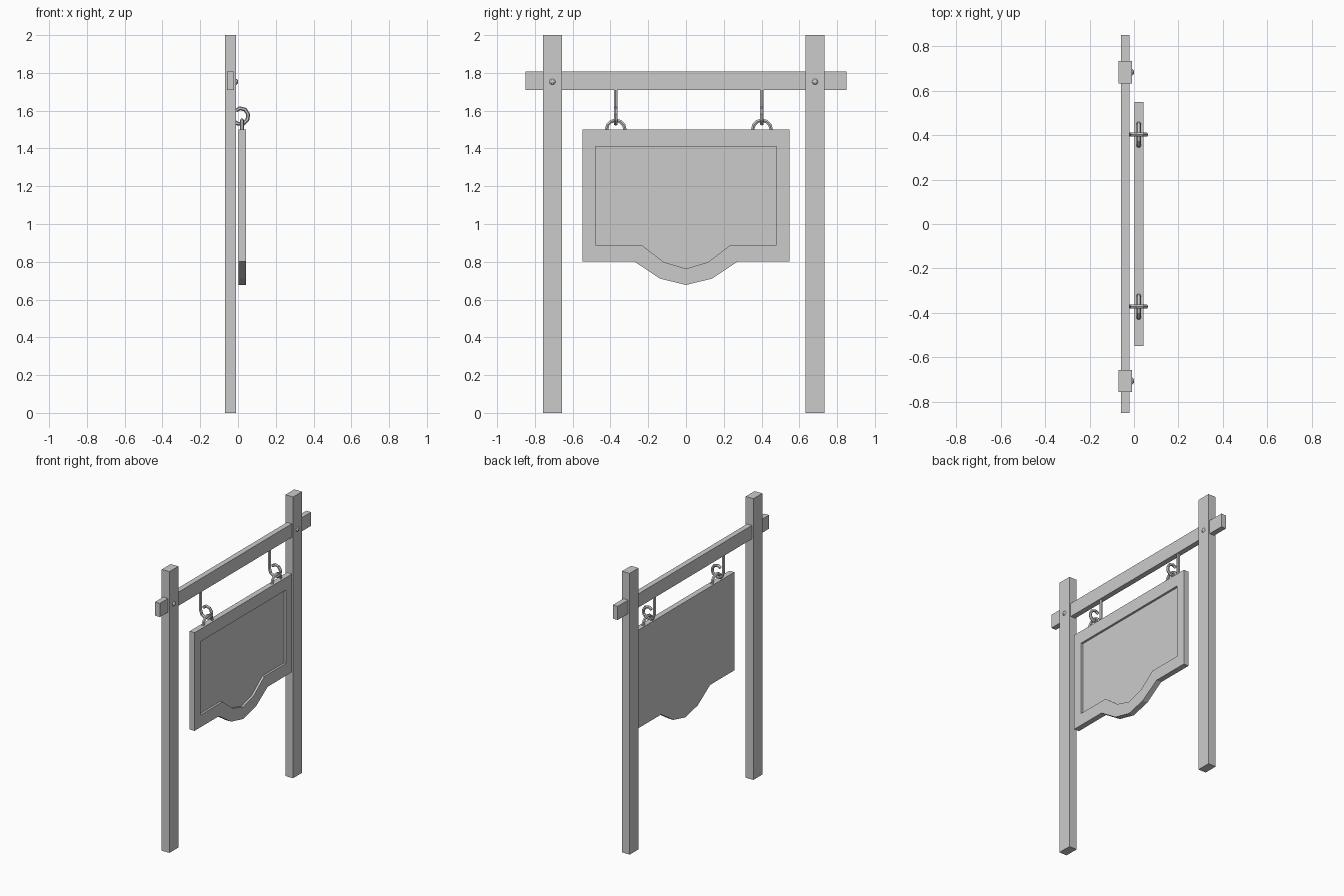
import bpy, bmesh, math
from mathutils import Matrix

if "Cube" in bpy.data.objects:
    bpy.data.objects.remove(bpy.data.objects["Cube"])


def finish(name, bm):
    bmesh.ops.recalc_face_normals(bm, faces=bm.faces)
    me = bpy.data.meshes.new(name)
    bm.to_mesh(me)
    bm.free()
    ob = bpy.data.objects.new(name, me)
    bpy.context.collection.objects.link(ob)
    return ob


def box(name, lo, hi):
    bm = bmesh.new()
    size = [h - l for l, h in zip(lo, hi)]
    mid = [(h + l) / 2 for l, h in zip(lo, hi)]
    bmesh.ops.create_cube(bm, size=1, matrix=Matrix.Translation(mid) @ Matrix.Diagonal((*size, 1)))
    return finish(name, bm)


def wire(name, points, radius):
    # Six-sided rod swept along a path, turned into a flat-shaded mesh
    cu = bpy.data.curves.new(name, 'CURVE')
    cu.dimensions = '3D'
    cu.bevel_depth = radius
    cu.bevel_resolution = 1
    cu.use_fill_caps = True
    sp = cu.splines.new('POLY')
    sp.points.add(len(points) - 1)
    for p, co in zip(sp.points, points):
        p.co = (*co, 1)
    sp.use_smooth = False
    tmp = bpy.data.objects.new(name + "_path", cu)
    bpy.context.collection.objects.link(tmp)
    deps = bpy.context.evaluated_depsgraph_get()
    me = bpy.data.meshes.new_from_object(tmp.evaluated_get(deps))
    bpy.data.objects.remove(tmp)
    ob = bpy.data.objects.new(name, me)
    bpy.context.collection.objects.link(ob)
    return ob


# Posts with a round peg head on the sign side
for side, y in (("left", -0.707), ("right", 0.683)):
    box(side + "_post", (-0.07, y - 0.05, 0), (-0.01, y + 0.05, 2))
    bm = bmesh.new()
    bmesh.ops.create_uvsphere(bm, u_segments=8, v_segments=6, radius=0.018,
                              matrix=Matrix.Translation((-0.017, y, 1.753)) @ Matrix.Rotation(math.pi / 2, 4, 'Y'))
    finish(side + "_peg", bm)

# Cross beam passing through both posts
box("cross_beam", (-0.058, -0.85, 1.71), (-0.02, 0.85, 1.807))


# Sign board: outline and matching inset, recessed on the +x side
def outline(w, top, base, pts):
    half = [(-w, top), (-w, base)] + pts
    return half + [(-y, z) for y, z in reversed(half[:-1])]


outer = outline(0.548, 1.5, 0.802, [(-0.275, 0.802), (-0.138, 0.711), (0, 0.677)])
inner = outline(0.479, 1.411, 0.889, [(-0.235, 0.889), (-0.117, 0.798), (0, 0.764)])
bm = bmesh.new()
loops = [[bm.verts.new((x, y, z)) for y, z in prof]
         for x, prof in ((0.003, outer), (0.042, outer), (0.042, inner), (0.027, inner))]
for a, b in zip(loops, loops[1:]):
    for i in range(len(a)):
        j = (i + 1) % len(a)
        bm.faces.new((a[i], a[j], b[j], b[i]))
bm.faces.new(loops[0])
bm.faces.new(loops[-1])
finish("sign_board", bm)

# Hooks under the beam, linked through half rings set into the board
hook = [(-0.034, 1.73), (-0.034, 1.575), (-0.024, 1.545), (-0.002, 1.531), (0.029, 1.532),
        (0.05, 1.553), (0.054, 1.58), (0.038, 1.606), (0.01, 1.613), (-0.011, 1.6)]
for side, y in (("left", -0.372), ("right", 0.402)):
    wire(side + "_hook", [(x, y, z) for x, z in hook], 0.0105)
    arc = [math.radians(-30 + 240 * i / 8) for i in range(9)]
    wire(side + "_ring", [(0.021, y + 0.049 * math.cos(a), 1.5 + 0.049 * math.sin(a)) for a in arc], 0.0105)
